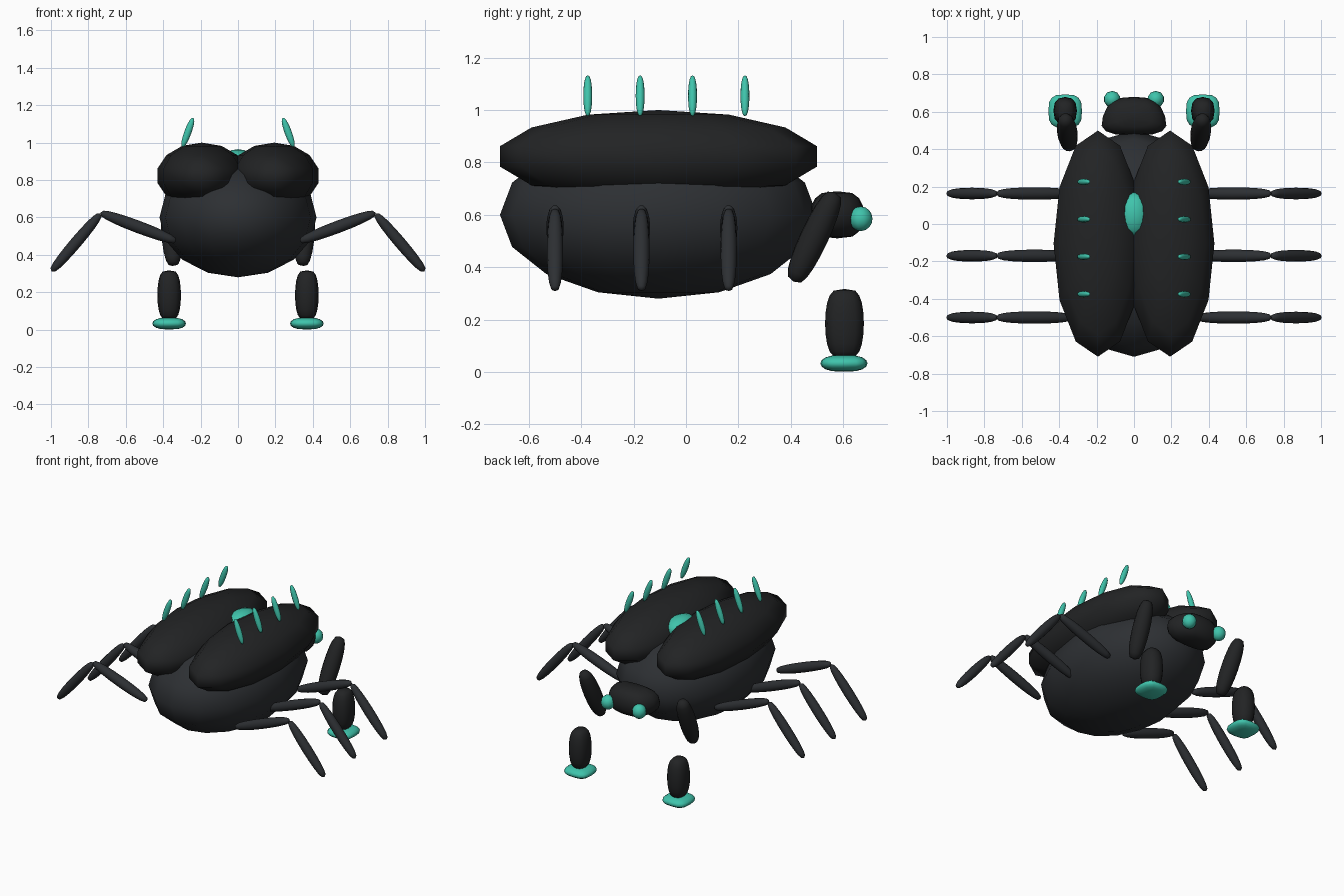
import bpy, bmesh, math
from mathutils import Vector

if "Cube" in bpy.data.objects:
    bpy.data.objects.remove(bpy.data.objects["Cube"])


def material(name, rgb):
    m = bpy.data.materials.new(name)
    m.diffuse_color = (*rgb, 1)
    m.use_nodes = True
    m.node_tree.nodes["Principled BSDF"].inputs["Base Color"].default_value = m.diffuse_color
    return m


BLACK = material("shell_black", (0.016, 0.017, 0.018))
DARK = material("body_dark", (0.026, 0.029, 0.033))
TEAL = material("teal", (0.05, 0.55, 0.41))


def spow(v, e):
    return math.copysign(abs(v) ** e, v)


def blob(name, center, radii, mat, seg=12, rings=8, power=1.0, cap=1.0, axis=None, taper=0.0):
    """Ellipsoid; power/cap below 1 square off its outline/ends, axis aims its local z."""
    bm = bmesh.new()
    bmesh.ops.create_uvsphere(bm, u_segments=seg, v_segments=rings, radius=1)
    for v in bm.verts:
        r = math.hypot(v.co.x, v.co.y)
        if r > 1e-5:
            c, s = v.co.x / r, v.co.y / r
            rr = r ** cap
            v.co.x, v.co.y = spow(c, power) * rr, spow(s, power) * rr
        v.co.x *= 1 - taper * v.co.y
        v.co = Vector([a * b for a, b in zip(v.co, radii)])
    me = bpy.data.meshes.new(name)
    bm.to_mesh(me)
    bm.free()
    me.materials.append(mat)
    for p in me.polygons:
        p.use_smooth = True
    ob = bpy.data.objects.new(name, me)
    ob.location = center
    if axis is not None:
        ob.rotation_euler = axis.to_track_quat('Z', 'Y').to_euler()
    bpy.context.collection.objects.link(ob)
    return ob


def limb(name, a, b, w, mat, cap=0.6, power=1.0, depth=None):
    """Elongated rounded segment running from a to b."""
    a, b = Vector(a), Vector(b)
    return blob(name, (a + b) / 2, (w, depth or w, (b - a).length / 2), mat,
                rings=10, cap=cap, power=power, axis=b - a)


# Abdomen and head
blob("body", (0, -0.105, 0.6), (0.42, 0.605, 0.32), DARK, seg=16, rings=8)
blob("head", (0, 0.577, 0.6), (0.166, 0.103, 0.09), BLACK,
     seg=16, rings=8, power=0.7, cap=0.6, taper=0.2)

# Gem in the seam between the wing cases
blob("back_gem", (0, 0.05, 0.9), (0.085, 0.12, 0.065), TEAL, seg=12, rings=8)

for s, side in ((-1, "left"), (1, "right")):
    # Wing case and its row of spines
    blob(f"{side}_wing_case", (s * 0.193, -0.105, 0.823), (0.243, 0.62, 0.177),
         BLACK, seg=12, rings=7)
    for i in range(4):
        y = -0.375 + 0.2 * i
        limb(f"{side}_spine_{i + 1}", (s * 0.297, y, 0.977), (s * 0.24, y, 1.132),
             0.017, TEAL, cap=0.8, depth=0.019)

    # Eye
    blob(f"{side}_eye", (s * 0.117, 0.667, 0.585), (0.045, 0.045, 0.047), TEAL, seg=10, rings=8)

    # Walking legs
    for i, y in enumerate((0.163, -0.17, -0.5)):
        limb(f"{side}_upper_leg_{i + 1}", (s * 0.33, y, 0.473), (s * 0.735, y, 0.625),
             0.033, DARK)
        limb(f"{side}_lower_leg_{i + 1}", (s * 0.735, y, 0.62), (s * 0.997, y, 0.312),
             0.031, DARK)

    # Big front arm with hoof and teal sole
    limb(f"{side}_front_upper_arm", (s * 0.345, 0.41, 0.345), (s * 0.368, 0.57, 0.685),
         0.054, BLACK, cap=0.55)
    blob(f"{side}_front_forearm", (s * 0.368, 0.605, 0.185), (0.063, 0.074, 0.132), BLACK,
         power=0.8, cap=0.5, rings=10)
    blob(f"{side}_front_foot", (s * 0.368, 0.603, 0.033), (0.09, 0.09, 0.032), TEAL,
         seg=16, power=0.65, cap=0.7)
